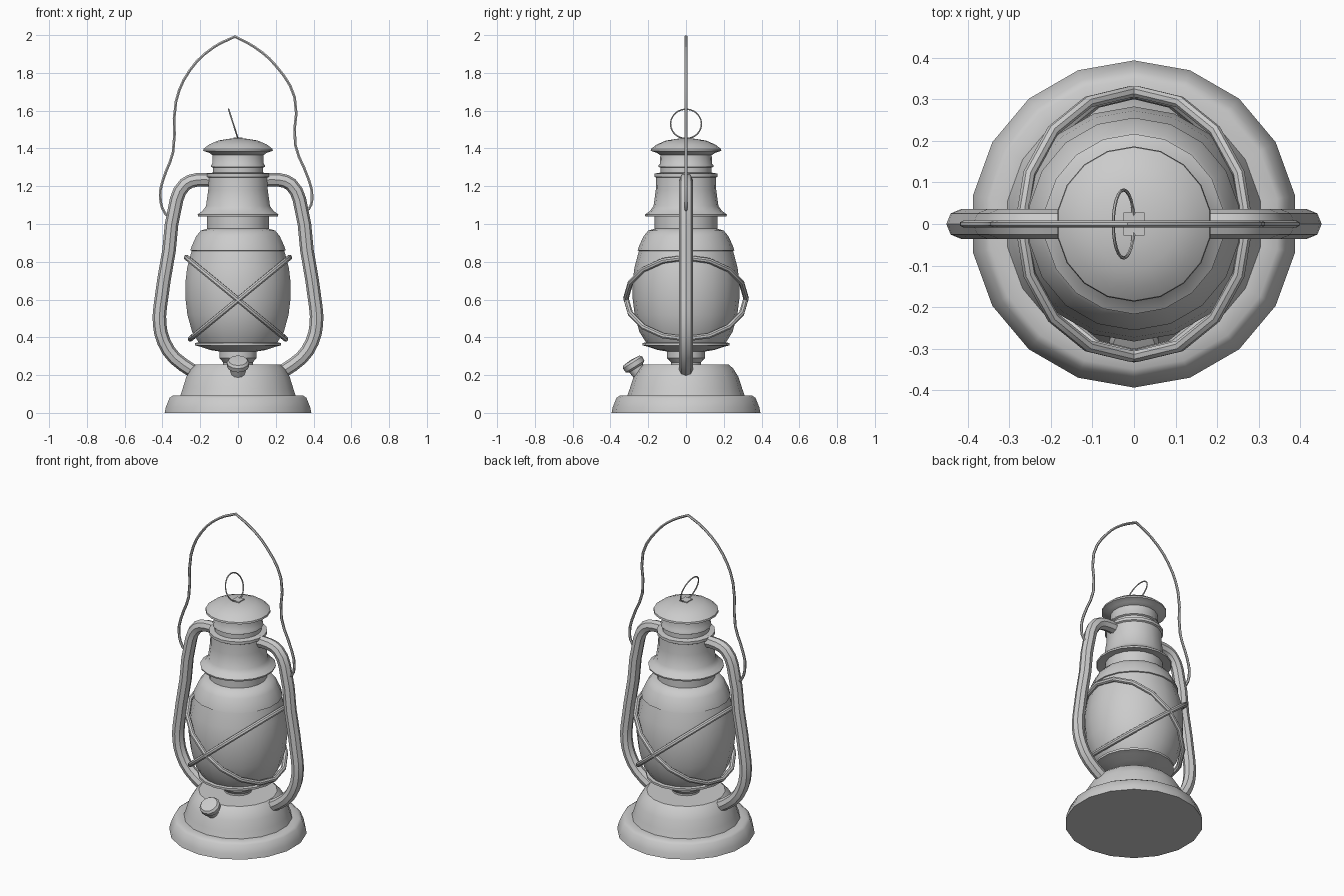
import bpy, bmesh, math
from mathutils import Vector, Matrix

if "Cube" in bpy.data.objects:
    bpy.data.objects.remove(bpy.data.objects["Cube"])


def finish(obj, angle=40):
    bpy.ops.object.select_all(action='DESELECT')
    obj.select_set(True)
    bpy.context.view_layer.objects.active = obj
    if obj.type == 'CURVE':
        bpy.ops.object.convert(target='MESH')
        obj = bpy.context.view_layer.objects.active
    bpy.ops.object.shade_smooth_by_angle(angle=math.radians(angle))
    return obj


def lathe(name, profile, sides=18, matrix=Matrix()):
    """Revolve (radius, z) points about z."""
    bm = bmesh.new()
    verts = [bm.verts.new((0, r, z)) for r, z in profile]
    edges = [bm.edges.new(pair) for pair in zip(verts, verts[1:])]
    bmesh.ops.spin(bm, geom=verts + edges, cent=(0, 0, 0), axis=(0, 0, 1),
                   angle=math.tau, steps=sides, use_merge=False)
    bmesh.ops.remove_doubles(bm, verts=bm.verts, dist=1e-4)
    bmesh.ops.recalc_face_normals(bm, faces=bm.faces)
    bm.transform(matrix)
    mesh = bpy.data.meshes.new(name)
    bm.to_mesh(mesh)
    bm.free()
    obj = bpy.data.objects.new(name, mesh)
    bpy.context.collection.objects.link(obj)
    return finish(obj)


def tube(name, points, radius, cyclic=False, smooth=True, sharp=None, res=2, steps=3):
    curve = bpy.data.curves.new(name, 'CURVE')
    curve.dimensions = '3D'
    curve.bevel_depth, curve.bevel_resolution = radius, res
    curve.use_fill_caps = True
    if smooth:
        spline = curve.splines.new('BEZIER')
        spline.bezier_points.add(len(points) - 1)
        for i, (bp, p) in enumerate(zip(spline.bezier_points, points)):
            bp.co = p
            bp.handle_left_type = bp.handle_right_type = 'VECTOR' if i == sharp else 'AUTO'
        spline.resolution_u = steps
    else:
        spline = curve.splines.new('POLY')
        spline.points.add(len(points) - 1)
        for sp, p in zip(spline.points, points):
            sp.co = (*p, 1)
    spline.use_cyclic_u = cyclic
    obj = bpy.data.objects.new(name, curve)
    bpy.context.collection.objects.link(obj)
    return finish(obj)


def ellipse(centre, a, b, n):
    """Closed loop of points spanned by half-axis vectors a and b."""
    return [Vector(centre) + Vector(a) * math.cos(math.tau * i / n)
            + Vector(b) * math.sin(math.tau * i / n) for i in range(n)]


# Fuel tank base
lathe("fuel_tank", [(0, 0), (.394, 0), (.388, .03), (.368, .08), (.35, .092), (.31, .092),
                    (.297, .13), (.278, .19), (.25, .235), (.225, .257), (0, .257)])

# Filler cap, tilted outward on the front
lathe("filler_cap", [(0, 0), (.036, 0), (.042, .055), (.058, .065), (.06, .09), (.05, .103), (0, .107)],
      12, Matrix.Translation((0, -.235, .19)) @ Matrix.Rotation(math.radians(32), 4, 'X'))

# Burner and globe plate
lathe("burner", [(0, .25), (.08, .25), (.08, .268), (.1, .29), (.1, .325), (.15, .333),
                 (.2, .35), (.23, .357), (.23, .37), (.2, .375), (0, .375)])

# Glass globe
lathe("glass_globe", [(.21, .37), (.247, .43), (.272, .52), (.283, .61), (.283, .69),
                      (.273, .77), (.248, .862)])

# Upper hood and neck
lathe("globe_hood", [(.24, .855), (.256, .86), (.25, .88), (.225, .935), (.2, .965),
                     (.166, .975), (.166, 1.06)])

# Chimney with flared skirt
lathe("chimney", [(.16, 1.045), (.215, 1.04), (.217, 1.05), (.19, 1.07), (.172, 1.095),
                  (.16, 1.18), (.158, 1.245), (.167, 1.25), (.167, 1.267), (.135, 1.272),
                  (.135, 1.298), (.145, 1.303), (.145, 1.31), (.138, 1.32), (.136, 1.365)])

# Chimney cap
lathe("chimney_cap", [(0, 1.365), (.138, 1.365), (.155, 1.377), (.187, 1.387), (.185, 1.398),
                      (.155, 1.421), (.105, 1.442), (.05, 1.451), (0, 1.454)])

# Clip and lifting ring on the cap
bpy.ops.mesh.primitive_cube_add(size=1, location=(0, 0, 1.45))
clip = bpy.context.object
clip.name, clip.scale = "ring_clip", (.05, .056, .016)
tube("lifting_ring", ellipse((-.025, 0, 1.53), (0, .082, 0), (-.025, 0, .078), 24),
     .004, cyclic=True, smooth=False, res=1)

# Side air tubes
side = [(.14, 1.233), (.22, 1.233), (.28, 1.21), (.325, 1.13), (.365, .86), (.412, .56),
        (.415, .47), (.392, .375), (.335, .29), (.24, .222)]
for label, s in (("left", -1), ("right", 1)):
    tube(label + "_air_tube", [(s * x, 0, z) for x, z in side], .036, steps=2)

# Crossed globe guard wires
for label, s in (("left", -1), ("right", 1)):
    tube(label + "_guard_wire", ellipse((s * .01, 0, .607), (0, .318, 0), (s * .262, 0, .215), 16),
         .015, cyclic=True, smooth=False, res=2)

# Carrying handle
bail = [(-.365, 1.04), (-.385, 1.055), (-.412, 1.15), (-.397, 1.233), (-.344, 1.38), (-.328, 1.65),
        (-.254, 1.815), (-.13, 1.935), (-.016, 1.992), (.09, 1.935), (.2, 1.838), (.3, 1.67),
        (.303, 1.42), (.375, 1.233), (.392, 1.153), (.375, 1.08), (.355, 1.07)]
tube("carrying_handle", [(x, 0, z) for x, z in bail], .008, sharp=8, res=1)
